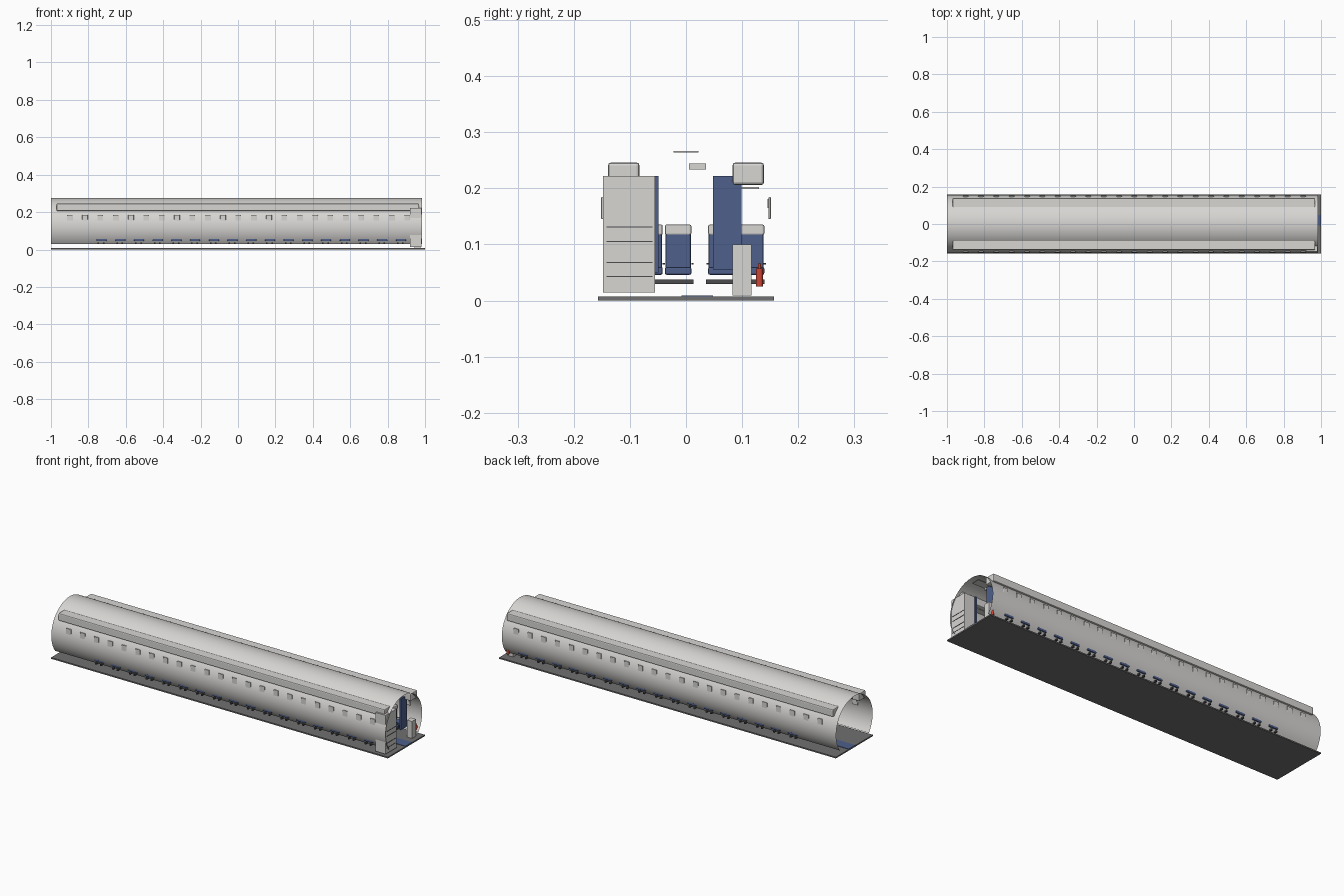
import bpy, bmesh, math
from mathutils import Matrix, Vector

if "Cube" in bpy.data.objects:
    bpy.data.objects.remove(bpy.data.objects["Cube"])


def material(name, rgb):
    m = bpy.data.materials.new(name)
    m.diffuse_color = (*rgb, 1)
    m.use_nodes = True
    m.node_tree.nodes["Principled BSDF"].inputs["Base Color"].default_value = m.diffuse_color
    return m


WHITE = material("panel_white", (0.68, 0.67, 0.65))
BLUE = material("seat_blue", (0.075, 0.115, 0.26))
FLOOR = material("floor_grey", (0.16, 0.16, 0.165))
DARK = material("frame_dark", (0.07, 0.07, 0.075))
RED = material("safety_red", (0.6, 0.06, 0.035))


def finish(name, bm, mat, bevel=0.0):
    me = bpy.data.meshes.new(name)
    bm.to_mesh(me)
    bm.free()
    me.materials.append(mat)
    ob = bpy.data.objects.new(name, me)
    bpy.context.collection.objects.link(ob)
    if bevel:
        mod = ob.modifiers.new("soft_edges", 'BEVEL')
        mod.width = bevel
        mod.segments = 2
    return ob


def boxes(name, mat, items, bevel=0.0):
    """Each item is (x0, x1, y0, y1, z0, z1)."""
    bm = bmesh.new()
    for x0, x1, y0, y1, z0, z1 in items:
        mtx = Matrix.Translation(((x0 + x1) / 2, (y0 + y1) / 2, (z0 + z1) / 2))
        mtx = mtx @ Matrix.Diagonal((x1 - x0, y1 - y0, z1 - z0, 1))
        bmesh.ops.create_cube(bm, size=1, matrix=mtx)
    return finish(name, bm, mat, bevel)


# Open arched cabin wall
CZ, RY, RZ = 0.123, 0.155, 0.152
bm = bmesh.new()
prev = None
N = 48
for i in range(N + 1):
    a = math.radians(-38 + 256 * i / N)
    y, z = RY * math.cos(a), CZ + RZ * math.sin(a)
    pair = (bm.verts.new((-1, y, z)), bm.verts.new((0.985, y, z)))
    if prev:
        bm.faces.new((prev[0], pair[0], pair[1], prev[1])).smooth = True
    prev = pair
bmesh.ops.recalc_face_normals(bm, faces=bm.faces)
for f in bm.faces:
    c = f.calc_center_median()
    if f.normal.dot(Vector((0, c.y, c.z - CZ))) < 0:
        f.normal_flip()
finish("cabin_wall", bm, WHITE)

# Floor and aisle carpet
boxes("floor", FLOOR, [(-1, 1, -0.157, 0.157, 0, 0.007)])
boxes("aisle_carpet", BLUE, [(-1, 1, -0.008, 0.048, 0.006, 0.009)])

# Overhead bins, service panels below them, bin latches
bins, panels, latches = [], [], []
for s in (-1, 1):
    y0, y1 = sorted((s * 0.083, s * 0.139))
    bins.append((-0.97, 0.968, y0, y1, 0.206, 0.246))
    y0, y1 = sorted((s * 0.098, s * 0.13))
    panels.append((-0.95, 0.95, y0, y1, 0.199, 0.202))
    for i in range(20):
        x = -0.92 + i * 0.097
        y0, y1 = sorted((s * 0.0815, s * 0.084))
        latches.append((x - 0.01, x + 0.01, y0, y1, 0.212, 0.216))
boxes("overhead_bins", WHITE, bins, 0.005)
boxes("service_panels", WHITE, panels)
boxes("bin_latches", DARK, latches)

# Window frames with half-drawn shades
frames, shades = [], []
for i in range(23):
    x = -0.9 + i * 0.082
    for s in (-1, 1):
        y0, y1 = sorted((s * 0.147, s * 0.1515))
        frames.append((x - 0.015, x + 0.015, y0, y1, 0.145, 0.185))
        y0, y1 = sorted((s * 0.1455, s * 0.148))
        shades.append((x - 0.011, x + 0.011, y0, y1, 0.165, 0.181))
boxes("window_frames", WHITE, frames, 0.002)
boxes("window_shades", WHITE, shades)

# Seat rows: three seats on one side of the aisle, two on the other
pans, backs, covers, beams, arms = [], [], [], [], []
for r in range(17):
    x = -0.73 + r * 0.1
    for yc in (-0.116, -0.065, -0.014, 0.063, 0.116):
        h = 0.0235
        pans.append((x - 0.026, x + 0.028, yc - h, yc + h, 0.046, 0.06))
        backs.append((x - 0.034, x - 0.02, yc - h + 0.001, yc + h - 0.001, 0.055, 0.134))
        covers.append((x - 0.036, x - 0.018, yc - h, yc + h, 0.117, 0.1355))
    for ya, yb in ((-0.14, 0.013), (0.036, 0.14)):
        for xo in (-0.016, 0.012):
            beams.append((x + xo - 0.004, x + xo + 0.004, ya, yb, 0.03, 0.038))
    for y in (-0.1405, -0.0905, -0.0395, 0.0115, 0.0385, 0.0895, 0.1405):
        arms.append((x - 0.022, x + 0.02, y - 0.002, y + 0.002, 0.064, 0.067))
boxes("seat_cushions", BLUE, pans, 0.003)
boxes("seat_backs", BLUE, backs, 0.003)
boxes("headrest_covers", WHITE, covers, 0.003)
boxes("seat_beams", DARK, beams)
boxes("armrests", DARK, arms)

# Galley block with shelf seams
boxes("galley", WHITE, [(0.92, 0.98, -0.148, -0.055, 0.014, 0.222)])
boxes("galley_seams", DARK, [(0.979, 0.9815, -0.142, -0.06, z, z + 0.002)
                             for z in (0.042, 0.067, 0.104, 0.13)])

# Blue dividers ahead of the first row
boxes("cabin_dividers", BLUE, [(0.91, 0.918, -0.1, -0.049, 0.05, 0.222),
                               (0.925, 0.933, 0.048, 0.099, 0.055, 0.222)])

# Crew seat and fire extinguisher
boxes("crew_seat", WHITE, [(0.945, 0.975, 0.083, 0.117, 0.009, 0.1)])
bm = bmesh.new()
for r, z0, z1 in ((0.0065, 0.025, 0.057), (0.003, 0.057, 0.066)):
    bmesh.ops.create_cone(bm, cap_ends=True, segments=16, radius1=r, radius2=r, depth=z1 - z0,
                          matrix=Matrix.Translation((0.965, 0.131, (z0 + z1) / 2)))
finish("fire_extinguisher", bm, RED)

# Ceiling light strip and hanging sign
boxes("ceiling_light", WHITE, [(-0.96, 0.96, -0.022, 0.022, 0.264, 0.2665)])
boxes("hanging_sign", WHITE, [(0.9, 0.91, 0.005, 0.036, 0.234, 0.244)])
